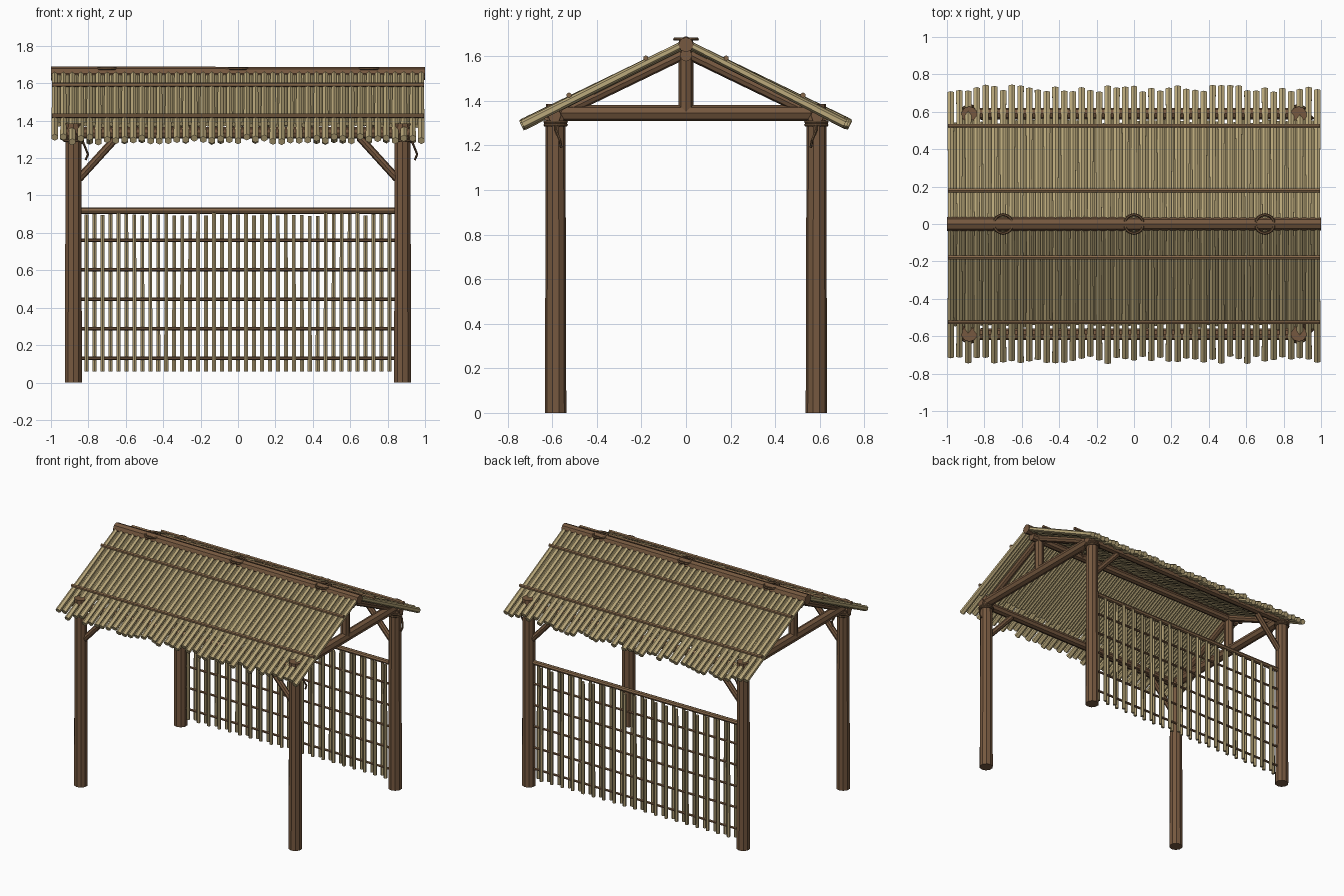
import bpy, bmesh, math, random
from mathutils import Vector, Matrix

random.seed(4)
if "Cube" in bpy.data.objects:
    bpy.data.objects.remove(bpy.data.objects["Cube"])


def material(name, rgb):
    m = bpy.data.materials.new(name)
    m.use_nodes = True
    m.diffuse_color = (*rgb, 1)
    bsdf = m.node_tree.nodes["Principled BSDF"]
    bsdf.inputs["Base Color"].default_value = (*rgb, 1)
    bsdf.inputs["Roughness"].default_value = 0.8
    return m


WOOD = material("brown timber", (0.18, 0.098, 0.05))
BAMBOO = material("pale bamboo", (0.50, 0.40, 0.20))
FENCE = material("aged bamboo", (0.43, 0.34, 0.17))
BATTEN = material("tan batten", (0.24, 0.14, 0.07))
ROPE = material("dark rope", (0.14, 0.08, 0.04))


def poles(name, mat, rods, sides=8):
    """One object made of straight rods: (start, end, start radius, end radius)."""
    bm = bmesh.new()
    for a, b, r1, r2 in rods:
        a, b = Vector(a), Vector(b)
        d = b - a
        turn = d.to_track_quat('Z', 'Y').to_matrix().to_4x4()
        bmesh.ops.create_cone(bm, cap_ends=True, segments=sides, radius1=r1,
                              radius2=r2, depth=d.length,
                              matrix=Matrix.Translation((a + b) / 2) @ turn)
    me = bpy.data.meshes.new(name)
    bm.to_mesh(me)
    bm.free()
    me.materials.append(mat)
    ob = bpy.data.objects.new(name, me)
    bpy.context.collection.objects.link(ob)
    return ob


def ring(name, loc, major, minor):
    bpy.ops.mesh.primitive_torus_add(location=loc, major_radius=major, minor_radius=minor,
                                     major_segments=16, minor_segments=6)
    ob = bpy.context.object
    ob.name = name
    ob.data.materials.append(ROPE)


PX, PY = 0.88, 0.585
SLOPE = 0.483
corners = [(sx, sy) for sx in (-1, 1) for sy in (-1, 1)]


def roof(y, drop):
    """Height of the roof at distance y from the ridge, less a drop."""
    return 1.675 - SLOPE * abs(y) - drop


# Timber frame
poles("corner_posts", WOOD, [((sx * PX, sy * PY, 0), (sx * PX, sy * PY, 1.385), 0.048, 0.044)
                             for sx, sy in corners], 10)
poles("tie_beams", WOOD, [((sx * PX, -0.62, 1.345), (sx * PX, 0.62, 1.345), 0.036, 0.036)
                          for sx in (-1, 1)])
poles("eave_beams", WOOD, [((-0.93, sy * 0.59, 1.335), (0.93, sy * 0.59, 1.335), 0.03, 0.03)
                           for sy in (-1, 1)])
poles("king_posts", WOOD, [((sx * PX, 0, 1.35), (sx * PX, 0, 1.63), 0.033, 0.033)
                           for sx in (-1, 1)])
poles("rafters", WOOD, [((sx * PX, 0, roof(0, 0.06)), (sx * PX, sy * 0.63, roof(0.63, 0.06)),
                         0.024, 0.024) for sx, sy in corners])
poles("corner_braces", WOOD, [((sx * 0.85, sy * PY, 1.09), (sx * 0.65, sy * PY, 1.31),
                               0.021, 0.021) for sx, sy in corners])
poles("ridge_beam", WOOD, [((-0.95, 0, 1.605), (0.95, 0, 1.605), 0.028, 0.028)])
poles("ridge_cap", WOOD, [((-1, 0, 1.652), (1, 0, 1.652), 0.038, 0.034)])

# Bamboo roof: long poles with ragged ends over shorter thin ones
COUNT = 43
pitch = 1.96 / (COUNT - 1)
long_poles, short_poles = [], []
for side in (-1, 1):
    for i in range(COUNT):
        x = -0.98 + i * pitch
        end = random.uniform(0.70, 0.74)
        drop = random.uniform(0.02, 0.036)
        long_poles.append(((x, side * 0.01, roof(0, 0.02)),
                           (x, side * end, roof(end, drop)), 0.016, 0.02))
        if i < COUNT - 1:
            xs = x + pitch / 2
            end = random.uniform(0.53, 0.56)
            short_poles.append(((xs, side * 0.01, roof(0, 0.03)),
                                (xs, side * end, roof(end, 0.034)), 0.013, 0.013))
poles("roof_long_poles", BAMBOO, long_poles, 6)
poles("roof_short_poles", BAMBOO, short_poles, 6)
poles("roof_battens", BATTEN, [((-0.995, s * y, roof(y, -0.004)), (0.995, s * y, roof(y, -0.004)),
                                0.012, 0.012) for s in (-1, 1) for y in (0.18, 0.525)], 6)

# Woven fence along the back
SLATS = 39
slats = []
for i in range(SLATS):
    x = -0.81 + i * 1.62 / (SLATS - 1)
    y = PY + (0.013 if i % 2 else -0.013)
    slats.append(((x, y, 0.06), (x, y, random.uniform(0.89, 0.91)), 0.0125, 0.0115))
poles("fence_slats", FENCE, slats, 6)
poles("fence_rails", WOOD, [((-0.85, PY, 0.13 + k * 0.1575), (0.85, PY, 0.13 + k * 0.1575),
                             0.009, 0.009) for k in range(5)], 6)
poles("fence_top_rail", BATTEN, [((-0.85, PY, 0.918), (0.85, PY, 0.918), 0.017, 0.017)])

# Rope lashings and their loose ends
for x in (-0.7, 0, 0.7):
    ring("ridge_lashing", (x, 0, 1.677), 0.05, 0.008)
ends = []
for sx, sy in corners:
    x, y = sx * PX, sy * PY
    for z in (1.292, 1.306):
        ring("post_lashing", (x, y, z), 0.047, 0.008)
    path = [(x + 0.045, y, 1.30), (x + 0.058, y, 1.27),
            (x + 0.078, y - sy * 0.02, 1.22), (x + 0.065, y - sy * 0.025, 1.19)]
    ends += [(a, b, 0.006, 0.006) for a, b in zip(path, path[1:])]
poles("rope_ends", ROPE, ends, 6)
